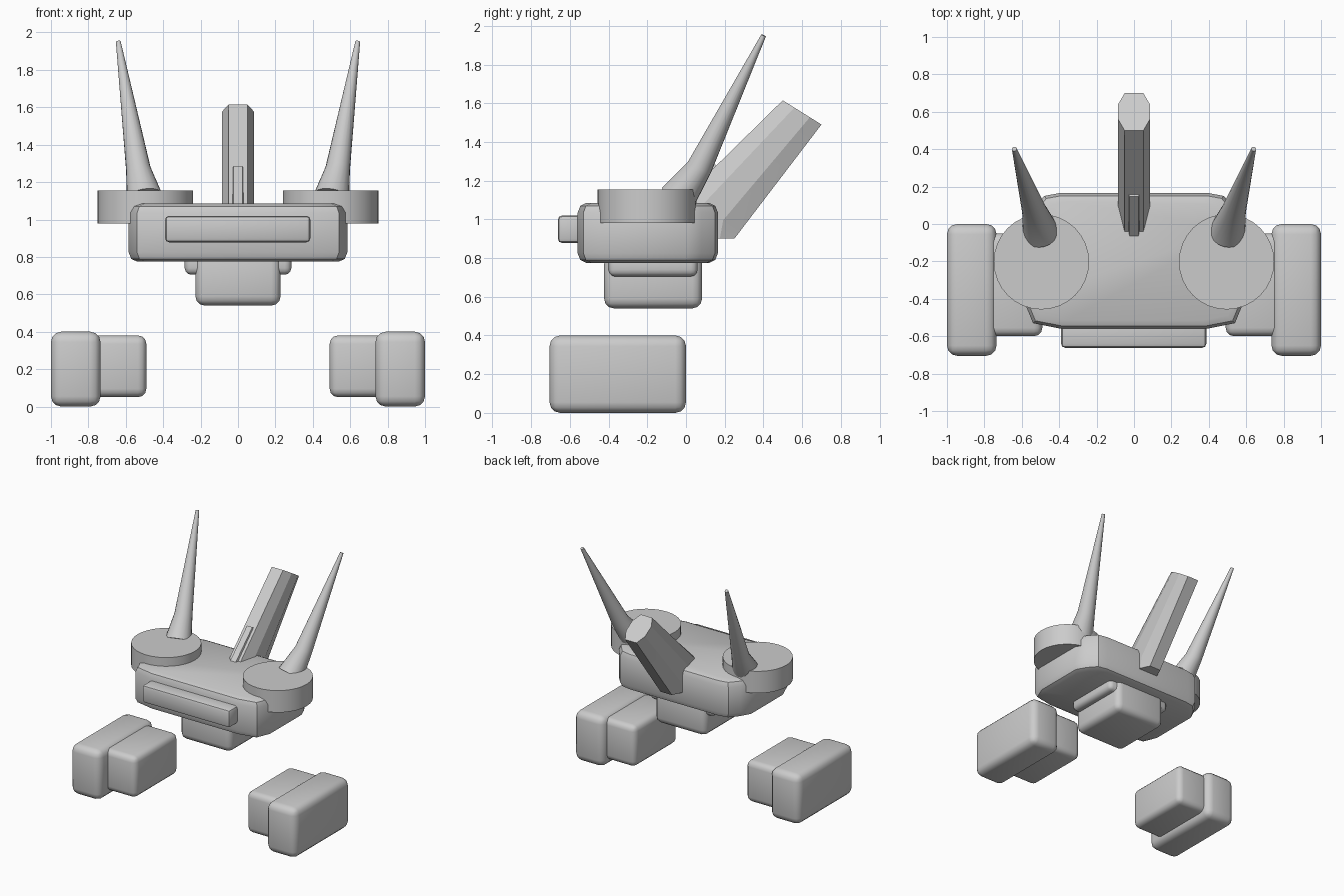
import bpy, bmesh, math
from mathutils import Vector

if "Cube" in bpy.data.objects:
    bpy.data.objects.remove(bpy.data.objects["Cube"], do_unlink=True)

grey = bpy.data.materials.new("light grey")
grey.use_nodes = True
grey.diffuse_color = (0.6, 0.6, 0.6, 1)
grey.node_tree.nodes["Principled BSDF"].inputs["Base Color"].default_value = (0.6, 0.6, 0.6, 1)


def loft(name, rings, bevel=0.0, segments=3, smooth=30):
    """Skin a stack of equal-length rings, cap both ends, optionally round the edges."""
    bm = bmesh.new()
    loops = [[bm.verts.new(p) for p in ring] for ring in rings]
    n = len(loops[0])
    for a, b in zip(loops, loops[1:]):
        for i in range(n):
            j = (i + 1) % n
            bm.faces.new((a[i], a[j], b[j], b[i]))
    bm.faces.new(loops[0][::-1])
    bm.faces.new(loops[-1])
    bmesh.ops.recalc_face_normals(bm, faces=bm.faces)
    if bevel:
        bmesh.ops.bevel(bm, geom=list(bm.edges), offset=bevel, segments=segments,
                        profile=0.5, affect='EDGES', clamp_overlap=True)
    mesh = bpy.data.meshes.new(name)
    bm.to_mesh(mesh)
    bm.free()
    mesh.materials.append(grey)
    obj = bpy.data.objects.new(name, mesh)
    bpy.context.collection.objects.link(obj)
    bpy.ops.object.select_all(action='DESELECT')
    obj.select_set(True)
    bpy.context.view_layer.objects.active = obj
    bpy.ops.object.shade_smooth_by_angle(angle=math.radians(smooth))
    return obj


def box(name, x, y, z, bevel, segments=3):
    plan = [(x[0], y[0]), (x[1], y[0]), (x[1], y[1]), (x[0], y[1])]
    return loft(name, [[(px, py, h) for px, py in plan] for h in z], bevel, segments)


def circle(centre, axis, radius, sides):
    """Ring of points around an axis."""
    axis = Vector(axis).normalized()
    u = axis.cross(Vector((0, 1, 0))).normalized()
    v = axis.cross(u)
    angles = [2 * math.pi * i / sides for i in range(sides)]
    return [Vector(centre) + radius * (u * math.cos(a) + v * math.sin(a)) for a in angles]


def beam_ring(front, back, wide, narrow):
    """Eight-sided section between a front and a back point in the y-z plane."""
    f, b = Vector((0, *front)), Vector((0, *back))
    half = [(narrow, 0), (wide, 0.3), (wide, 0.7), (narrow, 1)]
    right = [f.lerp(b, t) + Vector((w, 0, 0)) for w, t in half]
    left = [f.lerp(b, t) - Vector((w, 0, 0)) for w, t in reversed(half)]
    return right + left


# Main body with blunted plan corners
side = [(0.39, -0.56), (0.54, -0.53), (0.585, -0.42), (0.585, 0.0), (0.54, 0.08),
        (0.48, 0.15), (0.4, 0.165)]
plan = side + [(-px, py) for px, py in reversed(side)]
levels = [(0.775, 0.045), (0.79, 0.014), (0.825, 0), (1.035, 0), (1.07, 0.014), (1.085, 0.045)]
loft("body", [[(px * (1 - d / 0.585), -0.2 + (py + 0.2) * (1 - d / 0.36), h)
               for px, py in plan] for h, d in levels])

# Front bar and lower pod
box("front_bar", (-0.39, 0.387), (-0.662, -0.5), (0.878, 1.02), 0.022, 2)
box("lower_pod", (-0.228, 0.228), (-0.423, 0.083), (0.54, 0.82), 0.05)
box("lower_pod_shoulder", (-0.285, 0.285), (-0.402, 0.06), (0.705, 0.82), 0.035)

# Rear beam and its front rib
loft("rear_beam", [beam_ring((0.0, 0.9), (0.25, 0.9), 0.085, 0.05),
                   beam_ring((-0.06, 1.065), (0.3, 0.966), 0.085, 0.05),
                   beam_ring((0.5, 1.615), (0.7, 1.49), 0.085, 0.05)], smooth=15)
loft("beam_rib", [beam_ring((-0.09, 1.06), (0.04, 0.98), 0.036, 0.024),
                  beam_ring((0.148, 1.285), (0.26, 1.19), 0.036, 0.024)], smooth=15)

for s, label in ((1, "left"), (-1, "right")):
    # Round plates
    loft(label + "_disc", [circle((s * 0.495, -0.202, h), (0, 0, 1), 0.255, 32)
                           for h in (0.98, 1.155)])
    # Horns with flared roots
    axis = (s * 0.16, 0.47, 0.9)
    loft(label + "_horn", [circle((s * 0.5, -0.04, 1.12), axis, 0.096, 20),
                           circle((s * 0.533, 0.07, 1.27), axis, 0.066, 20),
                           circle((s * 0.64, 0.401, 1.95), axis, 0.013, 20)])
    # Feet, each a large outer block with a smaller inner one
    outer = sorted((s * 0.735, s * 1.0))
    inner = sorted((s * 0.49, s * 0.82))
    box(label + "_foot_outer", outer, (-0.705, 0.0), (0.0, 0.4), 0.055)
    box(label + "_foot_inner", inner, (-0.6, -0.05), (0.05, 0.38), 0.045)
